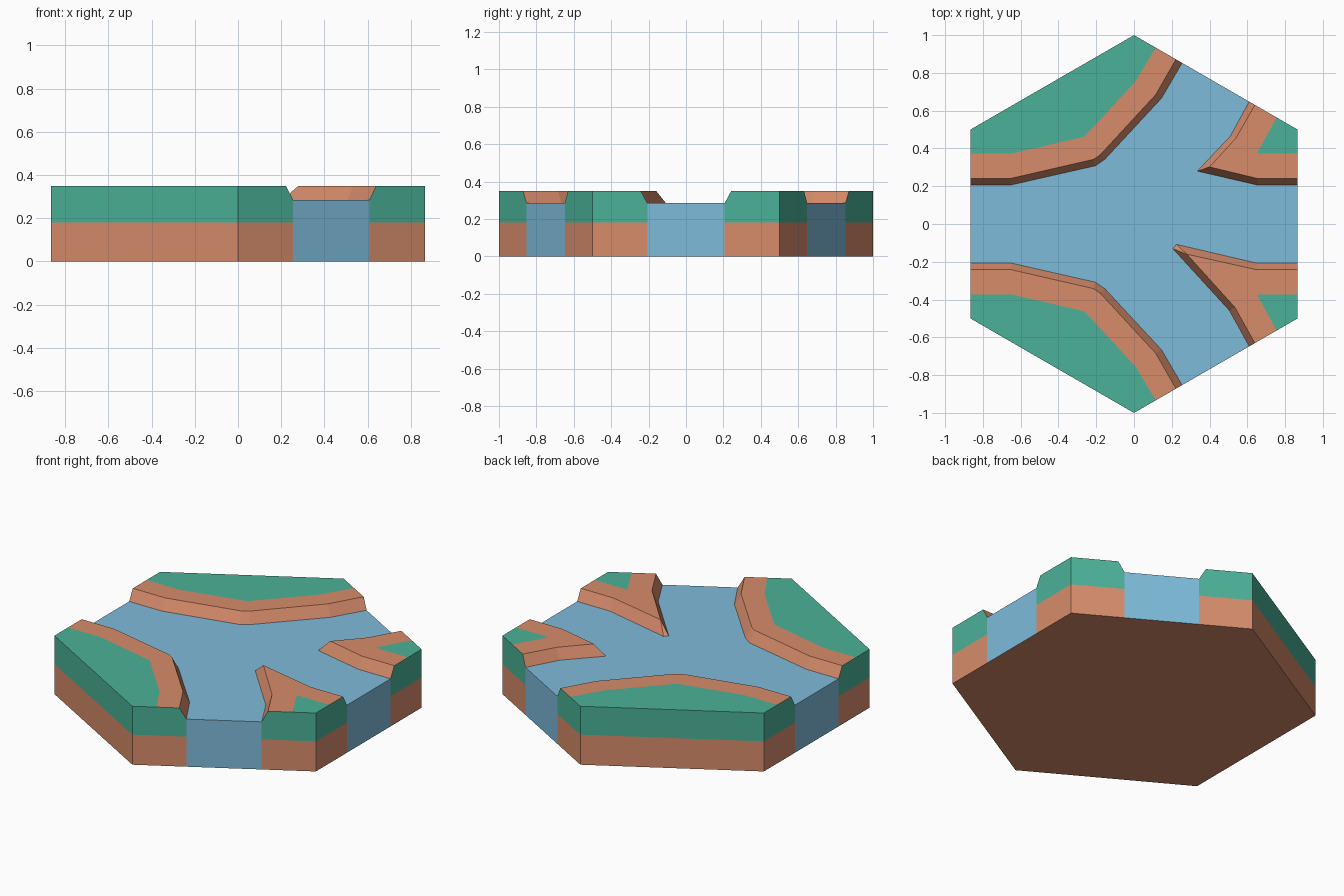
import bpy, bmesh
from mathutils import Vector

if "Cube" in bpy.data.objects:
    bpy.data.objects.remove(bpy.data.objects["Cube"])

WALL, WATER, TOP = 0.18, 0.285, 0.35   # earth line, water level, land level
HX = 0.866                             # half width of the hexagon


def material(name, rgb):
    m = bpy.data.materials.new(name)
    lin = [((c / 255 + 0.055) / 1.055) ** 2.4 for c in rgb]
    m.diffuse_color = (*lin, 1)
    m.use_nodes = True
    m.node_tree.nodes["Principled BSDF"].inputs["Base Color"].default_value = m.diffuse_color
    return m


MATS = [material("earth", (215, 140, 107)),
        material("grass", (75, 178, 152)),
        material("water", (126, 187, 218))]
EARTH, GRASS, RIVER = range(3)


def build(name, faces, down=False):
    """Make an object from (points, material) faces, oriented outward."""
    bm = bmesh.new()
    for pts, mat in faces:
        clean = []
        for p in pts:
            p = Vector(p)
            if all((p - q).length > 1e-4 for q in clean):
                clean.append(p)
        if len(clean) < 3:
            continue
        f = bm.faces.new([bm.verts.new(p) for p in clean])
        f.normal_update()
        f.material_index = mat
        if abs(f.normal.z) < 0.05:
            c = f.calc_center_median()
            wrong = f.normal.x * c.x + f.normal.y * c.y < 0
        else:
            wrong = (f.normal.z > 0) == down
        if wrong:
            f.normal_flip()
    bmesh.ops.remove_doubles(bm, verts=bm.verts, dist=1e-4)
    me = bpy.data.meshes.new(name)
    bm.to_mesh(me)
    bm.free()
    for m in MATS:
        me.materials.append(m)
    ob = bpy.data.objects.new(name, me)
    bpy.context.collection.objects.link(ob)
    return ob


def at(p, z):
    return (p[0], p[1], z)


def bank(name, shore, brim, grass, corners):
    """Raised land: sloped shore, earth brim, grass top and outer walls."""
    faces = []
    for i in range(len(shore) - 1):
        j = i + 1
        faces.append(([at(shore[i], WATER), at(shore[j], WATER),
                       at(brim[j], TOP), at(brim[i], TOP)], EARTH))
        faces.append(([at(brim[i], TOP), at(brim[j], TOP),
                       at(grass[j], TOP), at(grass[i], TOP)], EARTH))
    faces.append(([at(p, TOP) for p in grass + corners[::-1]], GRASS))
    # outer walls along the hexagon
    path = [shore[0]] + corners + [shore[-1]]
    for i, (a, b) in enumerate(zip(path, path[1:])):
        faces.append(([at(a, 0), at(b, 0), at(b, WALL), at(a, WALL)], EARTH))
        pts = [at(a, WALL), at(b, WALL)]
        if i == len(path) - 2:
            pts += [at(b, WATER), at(brim[-1], TOP), at(grass[-1], TOP)]
        else:
            pts += [at(b, TOP)]
        if i == 0:
            pts += [at(grass[0], TOP), at(brim[0], TOP), at(a, WATER)]
        else:
            pts += [at(a, TOP)]
        faces.append((pts, GRASS))
    build(name, faces)


def flip(pts):
    return [(x, -y) for x, y in pts]


# Long west banks, mirrored front to back
w_shore = [(-HX, .207), (-.65, .207), (-.205, .308), (-.155, .342), (.145, .665), (.255, .8528)]
w_brim = [(-HX, .242), (-.65, .242), (-.215, .342), (-.18, .365), (.115, .685), (.222, .8718)]
w_grass = [(-HX, .372), (-.65, .372), (-.262, .463), (-.262, .463), (.008, .755), (.115, .9336)]
w_corners = [(-HX, .5), (0, 1)]
bank("back_left_bank", w_shore, w_brim, w_grass, w_corners)
bank("front_left_bank", flip(w_shore), flip(w_brim), flip(w_grass), flip(w_corners))

# Pointed east banks, the front one with a longer tip
ne_shore = [(HX, .207), (.65, .207), (.335, .28), (.51, .465), (.61, .6478)]
ne_brim = [(HX, .242), (.65, .242), (.40, .302), (.54, .455), (.64, .6305)]
ne_grass = [(HX, .372)] + [(.65, .372)] * 3 + [(.755, .5641)]
bank("back_right_bank", ne_shore, ne_brim, ne_grass, [(HX, .5)])

se_shore = [(HX, -.207), (.65, -.207), (.225, -.108), (.205, -.13), (.505, -.458), (.61, -.6478)]
se_brim = [(HX, -.242), (.65, -.242), (.28, -.16), (.28, -.16), (.535, -.442), (.64, -.6305)]
se_grass = [(HX, -.372)] + [(.65, -.372)] * 4 + [(.755, -.5641)]
bank("front_right_bank", se_shore, se_brim, se_grass, [(HX, -.5)])

# River surface and the four cut ends at the hexagon sides
outline = ne_shore + w_shore[::-1] + flip(w_shore) + se_shore[::-1]
river = [([at(p, WATER) for p in outline], RIVER)]
for a, b in [(ne_shore[0], se_shore[0]), (ne_shore[-1], w_shore[-1]),
             (w_shore[0], flip(w_shore)[0]), (flip(w_shore)[-1], se_shore[-1])]:
    river.append(([at(a, 0), at(b, 0), at(b, WATER), at(a, WATER)], RIVER))
build("river", river)

# Earth underside
hexagon = [(0, 1), (-HX, .5), (-HX, -.5), (0, -1), (HX, -.5), (HX, .5)]
build("underside", [([at(p, 0) for p in hexagon], EARTH)], down=True)
